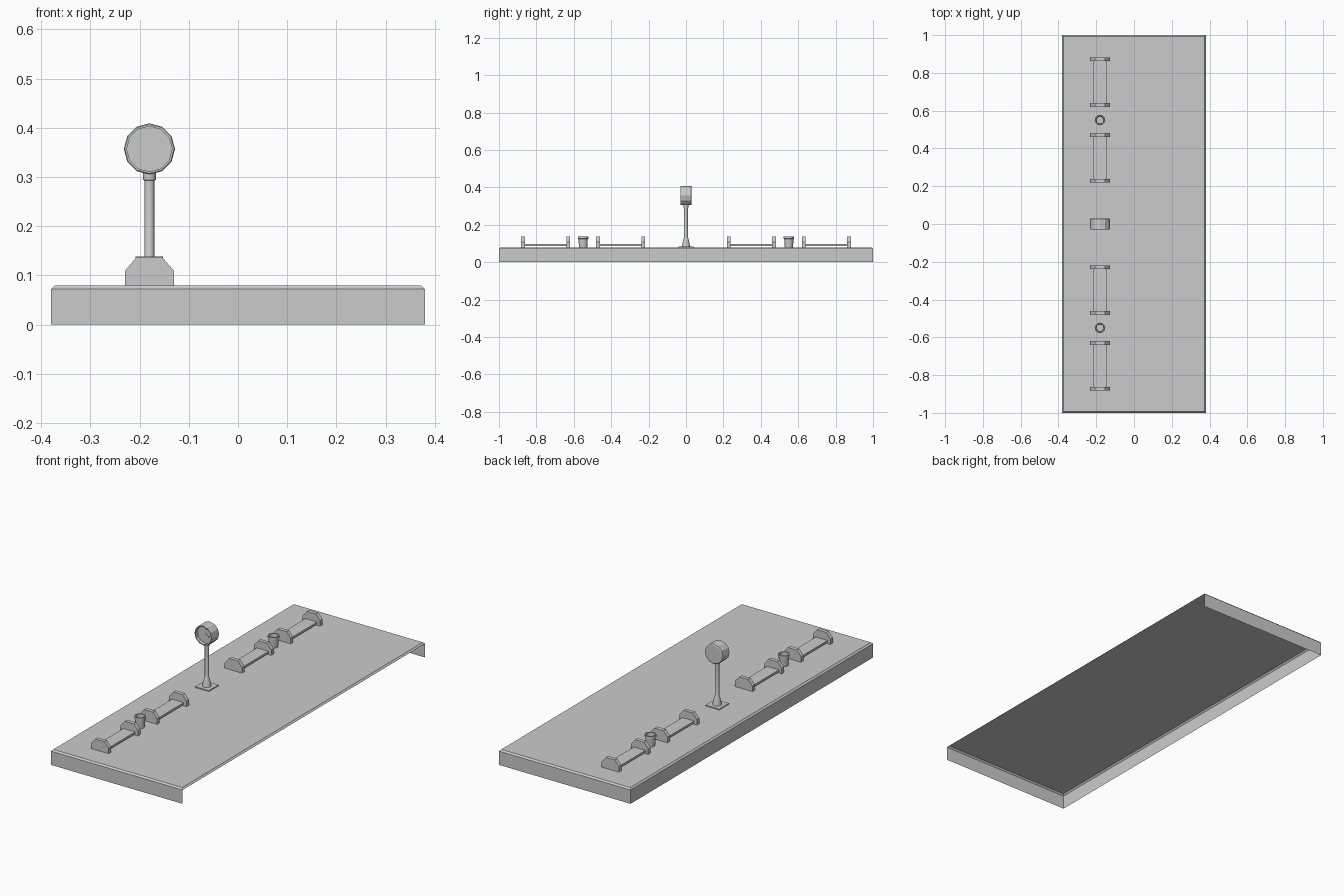
import bpy, bmesh, math
from mathutils import Matrix, Vector

if "Cube" in bpy.data.objects:
    bpy.data.objects.remove(bpy.data.objects["Cube"])

CX = -0.18   # line along which all furniture stands
TOP = 0.08   # platform height


def finish(name, bm, smooth=False):
    bmesh.ops.recalc_face_normals(bm, faces=bm.faces)
    me = bpy.data.meshes.new(name)
    bm.to_mesh(me)
    bm.free()
    ob = bpy.data.objects.new(name, me)
    bpy.context.collection.objects.link(ob)
    if smooth:
        bpy.ops.object.select_all(action='DESELECT')
        ob.select_set(True)
        bpy.context.view_layer.objects.active = ob
        bpy.ops.object.shade_smooth_by_angle(angle=math.radians(40))
    return ob


def box(name, lo, hi):
    bm = bmesh.new()
    bmesh.ops.create_cube(bm, size=1)
    for v in bm.verts:
        v.co = Vector([l + (c + 0.5) * (h - l) for c, l, h in zip(v.co, lo, hi)])
    return finish(name, bm)


def lathe(name, profile, loc, sides=12, rot=Matrix(), smooth=True):
    """Revolve (radius, height) points around z; radius 0 closes the end."""
    bm = bmesh.new()
    vs = [bm.verts.new((r, 0, z)) for r, z in profile]
    es = [bm.edges.new(p) for p in zip(vs, vs[1:])]
    bmesh.ops.spin(bm, geom=vs + es, axis=(0, 0, 1), cent=(0, 0, 0),
                   angle=2 * math.pi, steps=sides, use_duplicate=False)
    bmesh.ops.remove_doubles(bm, verts=bm.verts, dist=1e-5)
    bm.transform(Matrix.Translation(loc) @ rot)
    return finish(name, bm, smooth)


def prism(name, outline, y0, y1):
    """Extrude an (x, z) outline from y0 to y1."""
    bm = bmesh.new()
    f = bm.faces.new([bm.verts.new((x, y0, z)) for x, z in outline])
    r = bmesh.ops.extrude_face_region(bm, geom=[f])
    bmesh.ops.translate(bm, vec=(0, y1 - y0, 0),
                        verts=[v for v in r['geom'] if isinstance(v, bmesh.types.BMVert)])
    return finish(name, bm)


# platform shell: chamfered top, walls on three sides, open below and at +x
bm = bmesh.new()
rings = []
for hx, hy, z in ((0.38, 1, 0), (0.38, 1, 0.072), (0.372, 0.992, TOP)):
    rings.append([bm.verts.new((sx * hx, sy * hy, z))
                  for sx, sy in ((1, 1), (-1, 1), (-1, -1), (1, -1))])
bm.faces.new(rings[2])
for k in range(2):
    for i in range(4):
        if k == 0 and i == 3:
            continue
        j = (i + 1) % 4
        bm.faces.new((rings[k][i], rings[k][j], rings[k + 1][j], rings[k + 1][i]))
finish("platform", bm)

# benches: two chamfered end panels with a seat slab between
end_outline = [(CX - 0.05, TOP), (CX + 0.05, TOP), (CX + 0.05, 0.109),
               (CX + 0.026, 0.137), (CX - 0.026, 0.137), (CX - 0.05, 0.109)]
for n, yc in enumerate((-0.751, -0.35, 0.35, 0.751), 1):
    for s in (-1, 1):
        a = yc + s * 0.121
        prism(f"bench_{n}_end", end_outline, a - 0.01, a + 0.01)
    box(f"bench_{n}_seat", (CX - 0.034, yc - 0.112, 0.086), (CX + 0.034, yc + 0.112, 0.097))

# litter bins: tapered and hollow
for y in (-0.55, 0.55):
    lathe("litter_bin", [(0, 0), (0.022, 0), (0.025, 0.045), (0.028, 0.046), (0.028, 0.058),
                         (0.022, 0.058), (0.019, 0.006), (0, 0.006)], (CX, y, TOP))

# clock post: square foot plate, flared base, pole and collar
box("clock_foot", (CX - 0.04, -0.04, TOP), (CX + 0.04, 0.04, TOP + 0.005))
lathe("clock_post", [(0, 0.083), (0.022, 0.085), (0.018, 0.105), (0.012, 0.13), (0.01, 0.135),
                     (0.01, 0.293), (0.013, 0.294), (0.013, 0.312), (0, 0.312)], (CX, 0, 0))

# clock case: twelve-sided drum with the dial recessed in the front
CZ = 0.357
facing = Matrix.Rotation(math.pi / 2, 4, 'X')   # local +z becomes -y
lathe("clock_case", [(0, -0.03), (0.047, -0.03), (0.052, -0.027), (0.052, 0.027), (0.05, 0.03),
                     (0.046, 0.03), (0.046, 0.012), (0, 0.012)], (CX, 0, CZ), rot=facing, smooth=False)
lathe("clock_hub", [(0.007, 0.011), (0.007, 0.014), (0, 0.014)], (CX, 0, CZ), rot=facing)

# clock hands: thin bars with arrow tips
for name, length, ang in (("minute_hand", 0.032, 0), ("hour_hand", 0.028, 107)):
    w, t = 0.0008, 0.006
    pts = [(-w, 0), (w, 0), (w, length - 2 * w), (t, length - t), (t, length - t + 2 * w),
           (0, length), (-t, length - t + 2 * w), (-t, length - t), (-w, length - 2 * w)]
    ob = prism(name, pts, -0.0135, -0.0115)
    ob.matrix_world = Matrix.Translation((CX, 0, CZ)) @ Matrix.Rotation(math.radians(ang), 4, 'Y')
